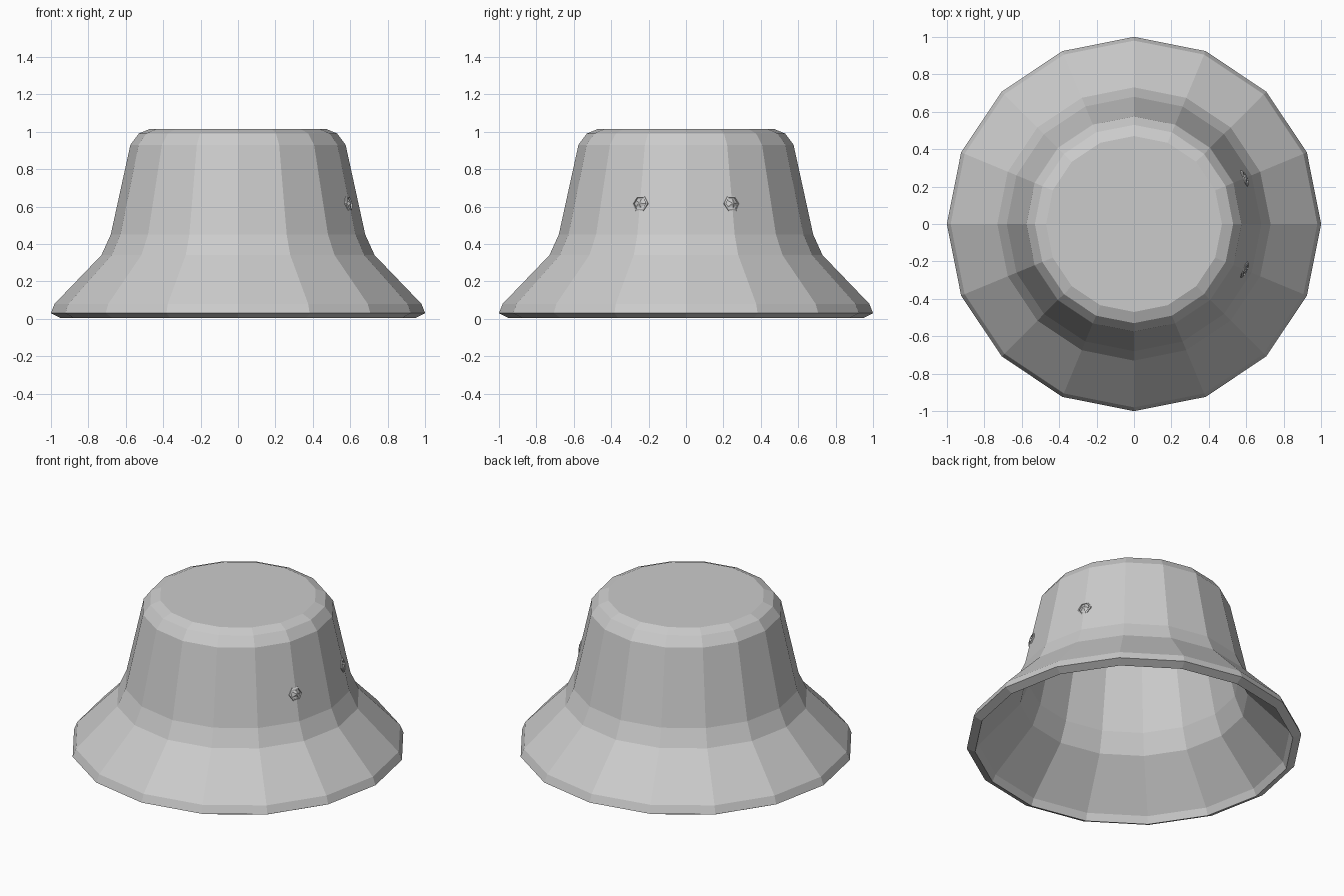
import bpy, bmesh, math
from mathutils import Matrix, Vector

cube = bpy.data.objects.get("Cube")
if cube:
    bpy.data.objects.remove(cube, do_unlink=True)

SIDES = 16

grey = bpy.data.materials.new("cloth grey")
grey.use_nodes = True
colour = (0.6, 0.6, 0.6, 1)
grey.diffuse_color = colour
grey.node_tree.nodes["Principled BSDF"].inputs["Base Color"].default_value = colour


def lathe(name, profile, sides, matrix=Matrix(), cap_start=False, cap_end=False):
    """Revolve (radius, height) points around z into a flat shaded object."""
    bm = bmesh.new()
    rings = []
    for r, z in profile:
        angles = [math.tau * i / sides for i in range(sides)]
        rings.append([bm.verts.new((r * math.cos(a), r * math.sin(a), z)) for a in angles])
    for low, high in zip(rings, rings[1:]):
        for i in range(sides):
            j = (i + 1) % sides
            bm.faces.new((low[i], low[j], high[j], high[i]))
    if cap_start:
        bm.faces.new(rings[0][::-1])
    if cap_end:
        bm.faces.new(rings[-1])
    bmesh.ops.recalc_face_normals(bm, faces=bm.faces)
    bm.transform(matrix)
    mesh = bpy.data.meshes.new(name)
    bm.to_mesh(mesh)
    bm.free()
    mesh.materials.append(grey)
    obj = bpy.data.objects.new(name, mesh)
    bpy.context.collection.objects.link(obj)
    return obj


# Hat shell: lining from the inner crown down, round the brim edge, up to the roof
lining = [(0.48, 0.96), (0.53, 0.91), (0.63, 0.45), (0.68, 0.32), (0.93, 0.05)]
brim_edge = [(0.95, 0.005), (1.0, 0.03), (0.98, 0.08)]
outside = [(0.73, 0.34), (0.68, 0.45), (0.575, 0.93), (0.53, 0.99), (0.47, 1.015)]
lathe("hat_shell", lining + brim_edge + outside, SIDES, cap_start=True, cap_end=True)

# Two vent eyelets on the left side, each a thin ring with a small pointed stud
for label, sign in (("front", -1), ("back", 1)):
    angle = sign * math.tau / SIDES
    outward = Vector((math.cos(angle), math.sin(angle), 0.21)).normalized()
    spot = Vector((0.637 * math.cos(angle), 0.637 * math.sin(angle), 0.615))
    place = Matrix.Translation(spot) @ outward.to_track_quat("Z", "Y").to_matrix().to_4x4()
    lathe(label + "_eyelet_ring",
          [(0.048, -0.02), (0.045, 0.005), (0.036, 0.01), (0.03, -0.01)], 6, place)
    lathe(label + "_eyelet_stud",
          [(0.034, -0.02), (0.03, 0.002), (0.004, 0.016)], 5, place, cap_start=True, cap_end=True)
